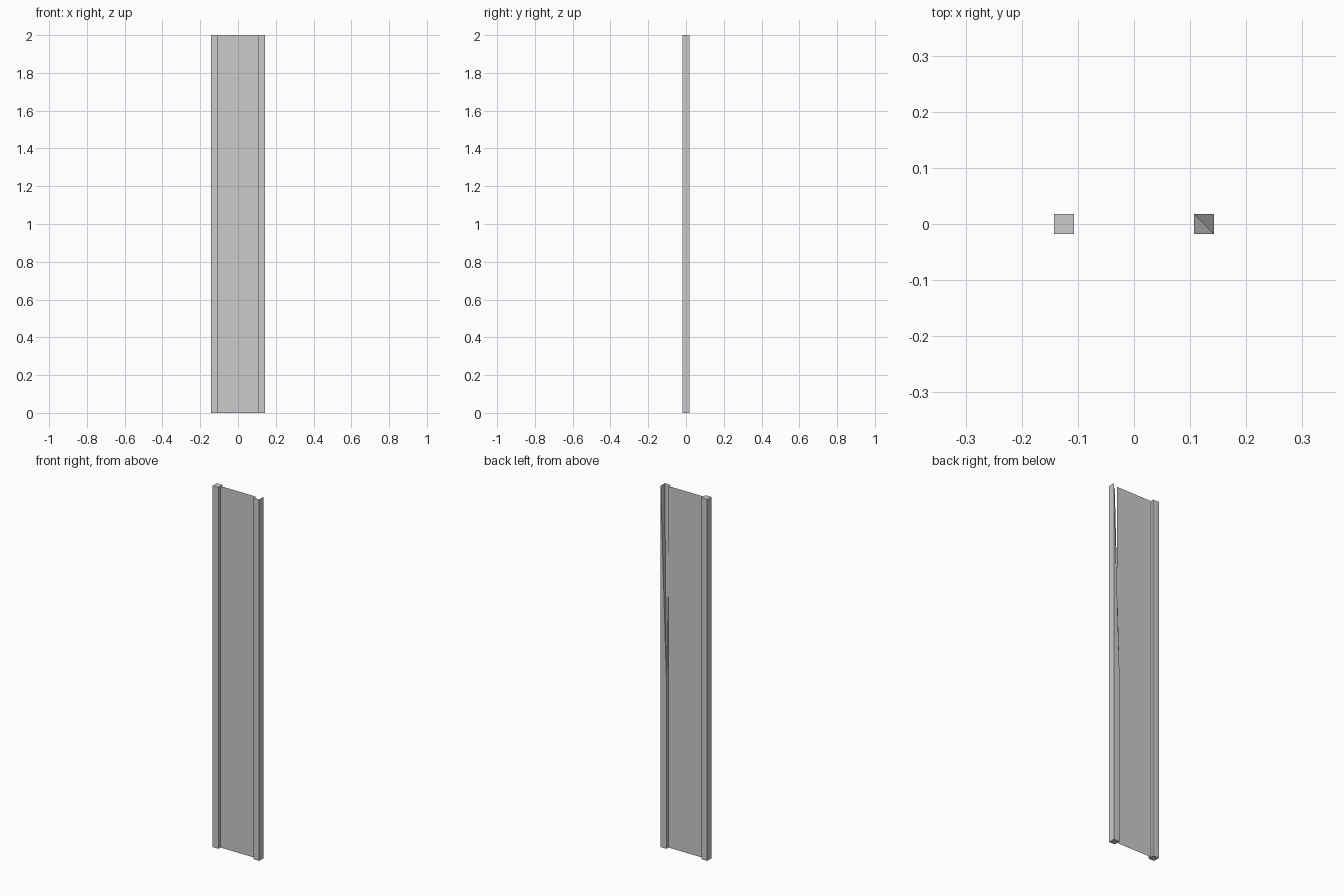
import bpy
import bmesh

if "Cube" in bpy.data.objects:
    bpy.data.objects.remove(bpy.data.objects["Cube"])

HEIGHT = 2.0
OUTER, INNER, HALF_DEPTH = 0.1425, 0.1070, 0.018
BROKEN_Z = 0.92  # height of the pulled-down corner on the right post


def make_object(name, verts, faces):
    mesh = bpy.data.meshes.new(name)
    mesh.from_pydata(verts, [], faces)
    bm = bmesh.new()
    bm.from_mesh(mesh)
    bmesh.ops.recalc_face_normals(bm, faces=bm.faces)
    bm.to_mesh(mesh)
    bm.free()
    obj = bpy.data.objects.new(name, mesh)
    bpy.context.collection.objects.link(obj)
    return obj


def make_post(name, side, corner_z=HEIGHT):
    # corners run: inner front, outer front, outer back, inner back
    d = HALF_DEPTH
    plan = [(INNER, -d), (OUTER, -d), (OUTER, d), (INNER, d)]
    tops = [HEIGHT, HEIGHT, HEIGHT, corner_z]
    verts = [(side * x, y, 0) for x, y in plan]
    verts += [(side * x, y, z) for (x, y), z in zip(plan, tops)]
    faces = [(0, 1, 2, 3)]
    faces += [(i, (i + 1) % 4, (i + 1) % 4 + 4, i + 4) for i in range(4)]
    if corner_z < HEIGHT:
        # top folds down into a valley towards the lowered corner
        faces += [(4, 5, 7), (5, 6, 7)]
    else:
        faces.append((4, 5, 6, 7))
    return make_object(name, verts, faces)


# Square side posts, the right one with its inner back corner pulled down
make_post("left_post", -1)
make_post("right_post", 1, BROKEN_Z)

# Paper-thin panel between the posts
make_object("panel",
            [(-INNER, 0, 0), (INNER, 0, 0), (INNER, 0, HEIGHT), (-INNER, 0, HEIGHT)],
            [(0, 1, 2, 3)])
